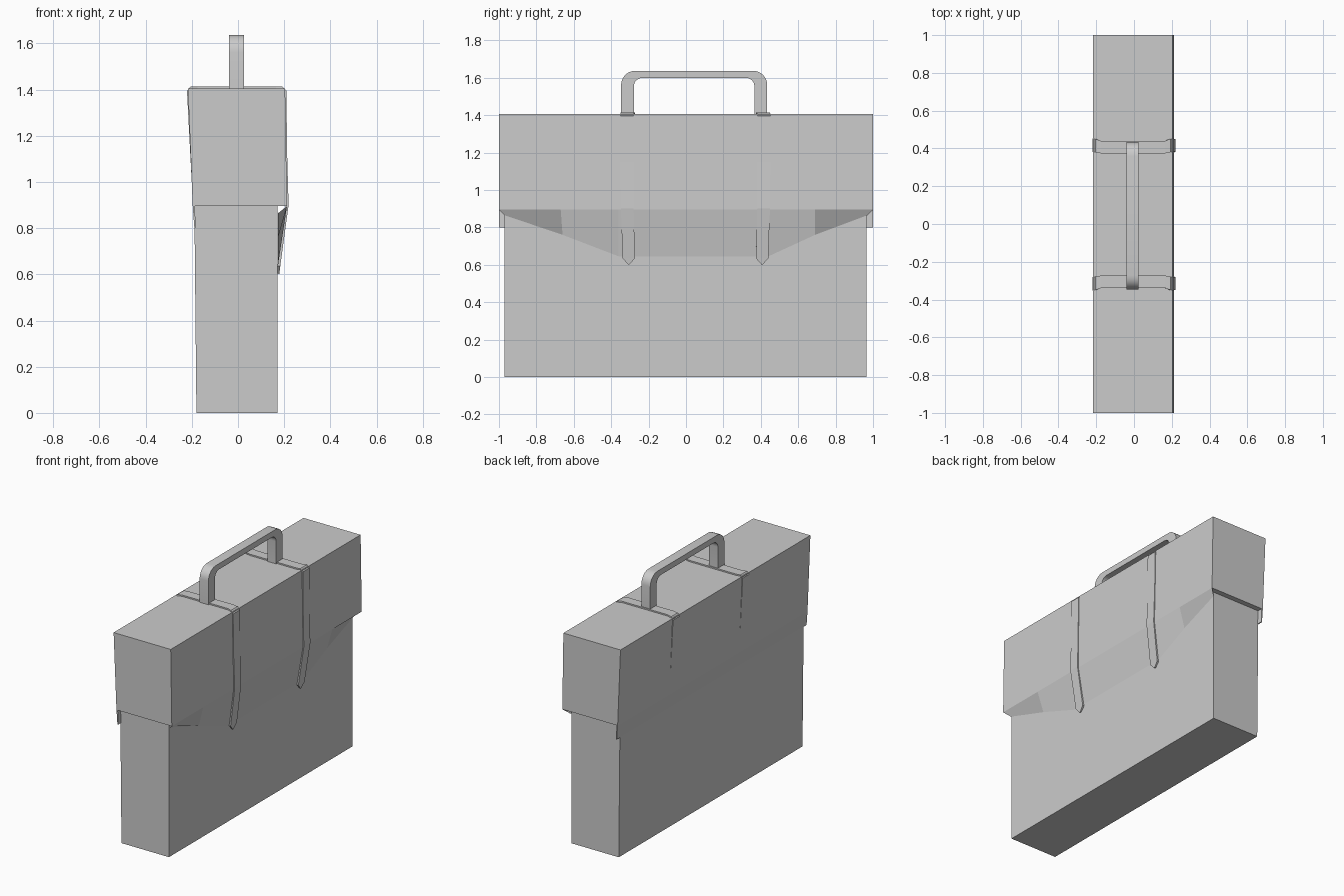
import bpy, bmesh, math

if "Cube" in bpy.data.objects:
    bpy.data.objects.remove(bpy.data.objects["Cube"])

mat = bpy.data.materials.new("plain grey")
mat.diffuse_color = (0.6, 0.6, 0.6, 1)
mat.use_nodes = True
mat.node_tree.nodes["Principled BSDF"].inputs["Base Color"].default_value = mat.diffuse_color


def make(name, verts, faces, fix=True):
    me = bpy.data.meshes.new(name)
    me.from_pydata(verts, [], faces)
    if fix:
        bm = bmesh.new()
        bm.from_mesh(me)
        bmesh.ops.recalc_face_normals(bm, faces=bm.faces)
        bm.to_mesh(me)
        bm.free()
    me.materials.append(mat)
    ob = bpy.data.objects.new(name, me)
    bpy.context.collection.objects.link(ob)
    return ob


def extrude_y(name, profile, y0, y1):
    """Closed prism from an (x, z) profile."""
    n = len(profile)
    verts = [(x, y, z) for y in (y0, y1) for x, z in profile]
    faces = [tuple(range(n)), tuple(range(n, 2 * n))]
    faces += [(i, (i + 1) % n, n + (i + 1) % n, n + i) for i in range(n)]
    return make(name, verts, faces)


def sweep(name, rings):
    """Closed solid through equal four-point rings."""
    verts = [p for r in rings for p in r]
    k = len(rings)
    faces = [(0, 1, 2, 3), tuple(4 * (k - 1) + i for i in range(4))]
    for j in range(k - 1):
        for i in range(4):
            a, b = 4 * j + i, 4 * j + (i + 1) % 4
            faces.append((a, b, b + 4, a + 4))
    return make(name, verts, faces)


# Case body, lid and the short overhang of the lid at the back
extrude_y("case_body", [(-0.18, 0), (0.17, 0), (0.17, 0.90), (-0.189, 0.90)], -0.97, 0.965)
extrude_y("lid", [(-0.196, 0.895), (0.212, 0.895), (0.204, 1.405), (-0.217, 1.405)], -1, 1)
extrude_y("back_overhang", [(-0.189, 0.80), (-0.183, 0.80), (-0.187, 0.896), (-0.196, 0.896)], -1, 1)

# Front flap: thin sheet folding in from the lid edge to the body
top = [(0.212, y, 0.895) for y in (-1, -0.67, -0.36, 0.44, 0.69, 1)]
low = [(0.174, y, z) for y, z in
       ((-0.97, 0.865), (-0.66, 0.76), (-0.36, 0.645), (0.44, 0.645), (0.69, 0.76), (0.97, 0.865))]
make("front_flap", top + low, [(i, i + 6, i + 7, i + 1) for i in range(5)], fix=False)

# Straps over the lid: (x, z, sideways shift, half width), ending in a point
path = [(-0.194, 0.88, 0.01, 0.035), (-0.221, 1.395, 0.01, 0.035), (-0.205, 1.413, 0.008, 0.035),
        (-0.175, 1.414, 0, 0.033), (0.165, 1.414, 0, 0.033), (0.192, 1.413, 0.008, 0.035),
        (0.210, 1.395, 0.01, 0.035), (0.212, 1.15, 0.01, 0.034), (0.219, 0.90, 0.008, 0.034),
        (0.183, 0.635, 0, 0.033), (0.179, 0.602, 0, 0.004)]


def strap(name, yc, sign):
    rings = []
    for i, (x, z, s, w) in enumerate(path):
        a, b = path[max(i - 1, 0)], path[min(i + 1, len(path) - 1)]
        tx, tz = b[0] - a[0], b[1] - a[1]
        l = math.hypot(tx, tz)
        ix, iz = tz / l * 0.012, -tx / l * 0.012   # inward offset
        y = yc + s * sign
        rings.append([(x, y - w, z), (x, y + w, z),
                      (x + ix, y + w, z + iz), (x + ix, y - w, z + iz)])
    sweep(name, rings)


strap("strap_near", -0.306, -1)
strap("strap_far", 0.407, 1)

# Handle: flat bar bent into an arch with rounded corners
Y0, Y1, ZB, ZT = -0.347, 0.434, 1.40, 1.637
LEG, BAR, R, r = 0.068, 0.038, 0.075, 0.045
outer, inner = [(Y0, ZB)], [(Y0 + LEG, ZB)]
for side in (0, 1):
    for k in range(7):
        t = math.pi - (k / 6 + side) * math.pi / 2
        c, s = math.cos(t), math.sin(t)
        oy = Y1 - R if side else Y0 + R
        iy = Y1 - LEG - r if side else Y0 + LEG + r
        outer.append((oy + R * c, ZT - R + R * s))
        inner.append((iy + r * c, ZT - BAR - r + r * s))
outer.append((Y1, ZB))
inner.append((Y1 - LEG, ZB))
handle = sweep("handle", [[(-0.04, *o), (0.025, *o), (0.025, *i), (-0.04, *i)]
                          for o, i in zip(outer, inner)])
bpy.context.view_layer.objects.active = handle
handle.select_set(True)
bpy.ops.object.shade_smooth_by_angle(angle=math.radians(30))
